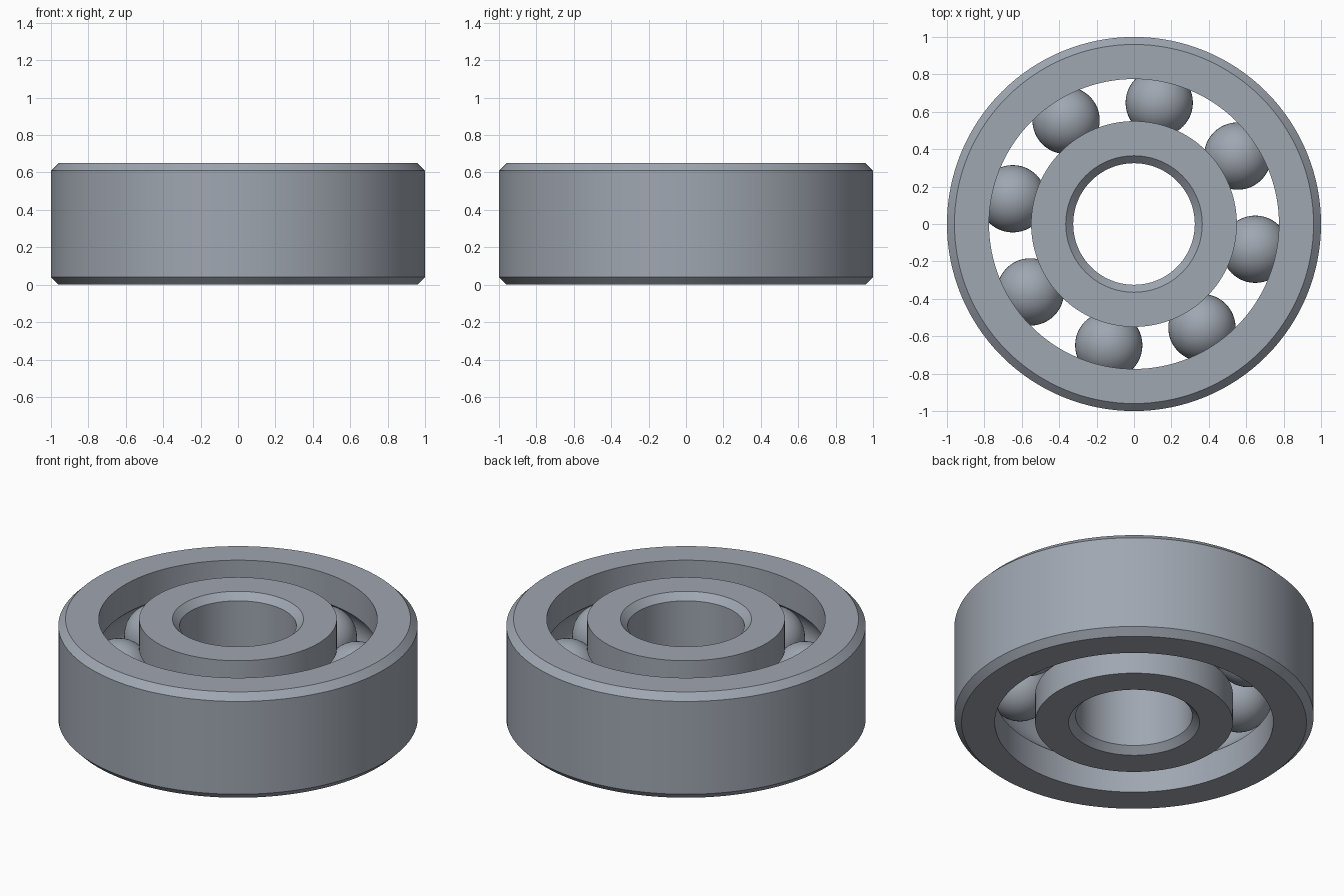
import bpy
import bmesh
from math import acos, cos, sin, radians, pi, tau

cube = bpy.data.objects.get("Cube")
if cube:
    bpy.data.objects.remove(cube, do_unlink=True)

HEIGHT, MID = 0.65, 0.325
CHAMFER = 0.04
OUTER, OUTER_WALL = 1.0, 0.775
INNER_WALL, BORE = 0.55, 0.325
PITCH = (OUTER_WALL + INNER_WALL) / 2
BALL, GROOVE = 0.18, 0.183
SEGMENTS, BALLS = 128, 8

steel = bpy.data.materials.new("brushed steel")
steel.use_nodes = True
colour = (0.35, 0.385, 0.44, 1)
steel.diffuse_color = colour
steel.node_tree.nodes["Principled BSDF"].inputs["Base Color"].default_value = colour


def finish(name, bm):
    """Turn a bmesh into a smooth, coloured object."""
    bmesh.ops.recalc_face_normals(bm, faces=bm.faces)
    mesh = bpy.data.meshes.new(name)
    bm.to_mesh(mesh)
    bm.free()
    mesh.materials.append(steel)
    obj = bpy.data.objects.new(name, mesh)
    bpy.context.collection.objects.link(obj)
    bpy.ops.object.select_all(action='DESELECT')
    obj.select_set(True)
    bpy.context.view_layer.objects.active = obj
    bpy.ops.object.shade_smooth_by_angle(angle=radians(30))
    return obj


def race(name, edge, wall):
    """Lathe a ring: chamfered at the edge radius, ball groove in the wall."""
    side = 1 if wall > PITCH else -1
    reach = acos(abs(wall - PITCH) / GROOVE)
    chamfered = edge - side * CHAMFER
    profile = [(wall, 0), (chamfered, 0), (edge, CHAMFER),
               (edge, HEIGHT - CHAMFER), (chamfered, HEIGHT), (wall, HEIGHT)]
    steps = 12
    for i in range(steps + 1):
        a = reach * (1 - 2 * i / steps)
        profile.append((PITCH + side * GROOVE * cos(a), MID + GROOVE * sin(a)))
    bm = bmesh.new()
    rings = [[bm.verts.new((r * cos(tau * s / SEGMENTS), r * sin(tau * s / SEGMENTS), z))
              for r, z in profile] for s in range(SEGMENTS)]
    for s in range(SEGMENTS):
        a, b = rings[s], rings[(s + 1) % SEGMENTS]
        for i in range(len(profile)):
            j = (i + 1) % len(profile)
            bm.faces.new((a[i], b[i], b[j], a[j]))
    return finish(name, bm)


# Outer and inner rings
race("outer_race", OUTER, OUTER_WALL)
race("inner_race", BORE, INNER_WALL)

# Balls between the rings
for k in range(BALLS):
    angle = radians(-11.75) + k * tau / BALLS
    bm = bmesh.new()
    bmesh.ops.create_uvsphere(bm, u_segments=48, v_segments=24, radius=BALL)
    ball = finish(f"ball_{k + 1}", bm)
    ball.location = (PITCH * cos(angle), PITCH * sin(angle), MID)
